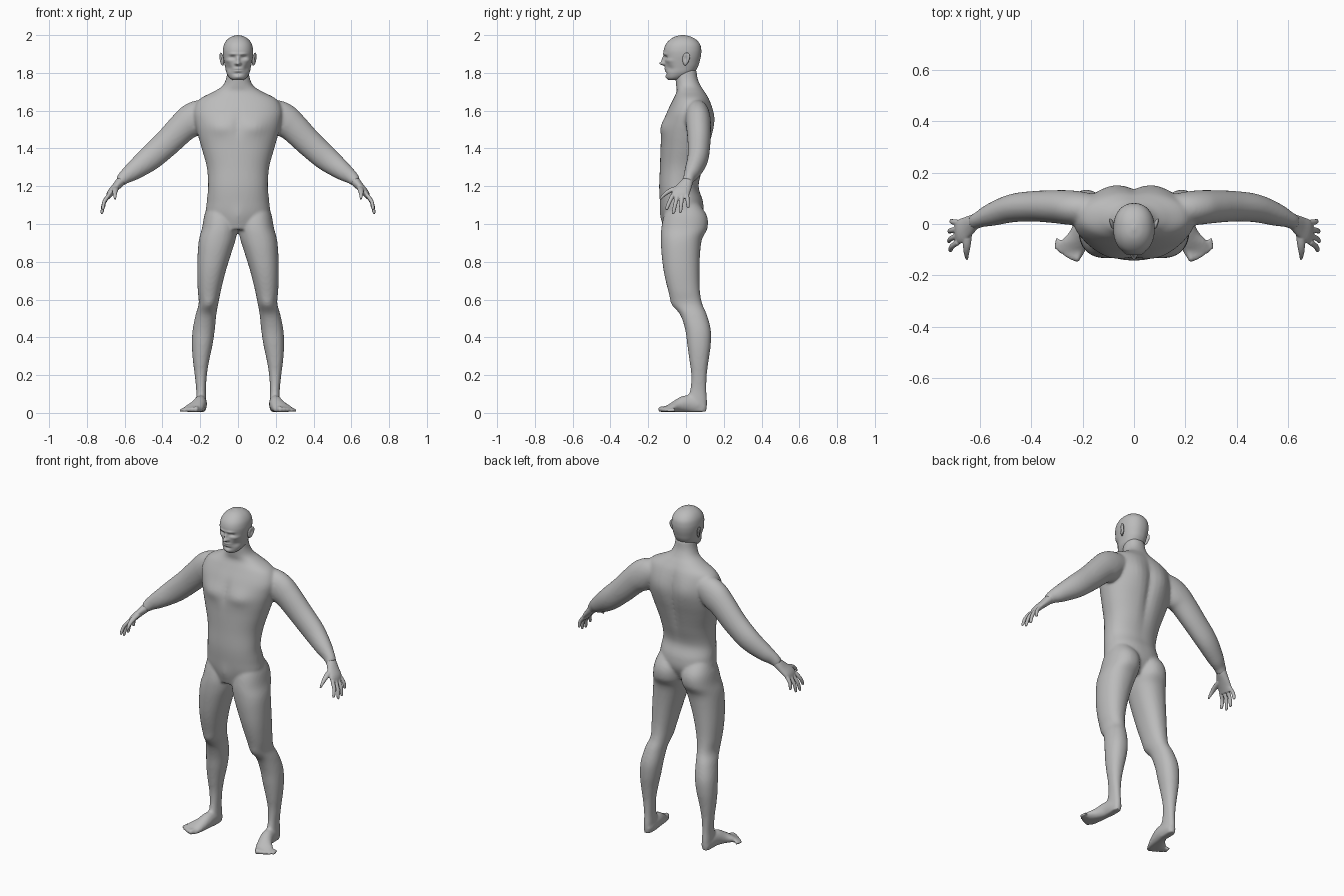
import bpy, bmesh, math
from mathutils import Vector

cube = bpy.data.objects.get("Cube")
if cube:
    bpy.data.objects.remove(cube)

# Single plain material
grey = bpy.data.materials.new("plain grey")
grey.use_nodes = True
grey.diffuse_color = (0.5, 0.5, 0.5, 1)
shader = next(n for n in grey.node_tree.nodes if n.type == 'BSDF_PRINCIPLED')
shader.inputs["Base Color"].default_value = grey.diffuse_color
shader.inputs["Roughness"].default_value = 0.7


def smooth_rows(rows, steps):
    """Catmull-Rom interpolation of rows of numbers."""
    result = []
    for i in range(len(rows) - 1):
        before, start = rows[max(i - 1, 0)], rows[i]
        end, after = rows[i + 1], rows[min(i + 2, len(rows) - 1)]
        for k in range(steps):
            t = k / steps
            result.append([
                b + t * (c - a) / 2 + t * t * (a - 2.5 * b + 2 * c - d / 2)
                + t ** 3 * (1.5 * (b - c) + (d - a) / 2)
                for a, b, c, d in zip(before, start, end, after)])
    result.append(list(rows[-1]))
    return result


def skin(bm, rings):
    """Join closed rings of points into a capped surface."""
    loops = [[bm.verts.new(p) for p in ring] for ring in rings]
    count = len(loops[0])
    for low, high in zip(loops, loops[1:]):
        for i in range(count):
            j = (i + 1) % count
            bm.faces.new((low[i], low[j], high[j], high[i]))
    bm.faces.new(loops[0][::-1])
    bm.faces.new(loops[-1])
    return [v for loop in loops for v in loop]


def rounded(angle, power):
    c, s = math.cos(angle), math.sin(angle)
    return (math.copysign(abs(c) ** (2 / power), c),
            math.copysign(abs(s) ** (2 / power), s))


def stack(bm, rows, side=1, sides=48, steps=5, power=2.2):
    """Horizontal sections: height, inner x, outer x, front y, back y."""
    rings = []
    for z, x0, x1, y0, y1 in smooth_rows(rows, steps):
        ring = []
        for i in range(sides):
            c, s = rounded(math.tau * i / sides, power)
            ring.append((side * ((x0 + x1) / 2 + c * (x1 - x0) / 2),
                         (y0 + y1) / 2 + s * (y1 - y0) / 2, z))
        rings.append(ring)
    return skin(bm, rings)


def tube(bm, rows, side=1, across=(0, 1, 0), sides=20, steps=4):
    """Sections along a path: x, y, z, thickness radius, width radius."""
    rows = smooth_rows(rows, steps)
    path = [Vector(r[:3]) for r in rows]
    rings = []
    for i, row in enumerate(rows):
        along = (path[min(i + 1, len(path) - 1)] - path[max(i - 1, 0)]).normalized()
        wide = Vector(across)
        wide = (wide - along * wide.dot(along)).normalized()
        thick = along.cross(wide)
        ring = []
        for k in range(sides):
            a = math.tau * k / sides
            p = path[i] + thick * row[3] * math.cos(a) + wide * row[4] * math.sin(a)
            ring.append((side * p.x, p.y, max(p.z, 0.004)))
        rings.append(ring)
    return skin(bm, rings)


def sculpt(verts, centre, radii, push):
    """Soft push on both sides of the body."""
    base = [v.co.copy() for v in verts]
    for side in ((1, -1) if centre[0] else (1,)):
        for v, p in zip(verts, base):
            q = (side * p.x, p.y, p.z)
            d = sum(((a - c) / r) ** 2 for a, c, r in zip(q, centre, radii))
            weight = math.exp(-d)
            v.co += Vector((side * push[0], push[1], push[2])) * weight


def finish(bm, name, voxel=0, relax=0):
    bmesh.ops.recalc_face_normals(bm, faces=bm.faces)
    for f in bm.faces:
        f.smooth = True
    mesh = bpy.data.meshes.new(name)
    bm.to_mesh(mesh)
    bm.free()
    mesh.materials.append(grey)
    obj = bpy.data.objects.new(name, mesh)
    bpy.context.scene.collection.objects.link(obj)
    if voxel:
        fuse = obj.modifiers.new("fuse", 'REMESH')
        fuse.mode, fuse.voxel_size, fuse.use_smooth_shade = 'VOXEL', voxel, True
        soft = obj.modifiers.new("soften", 'SMOOTH')
        soft.factor, soft.iterations = 0.5, relax
    return obj


# Torso and neck: height, half width, front, back
torso = [(0.97, .10, -.115, .05), (1.05, .165, -.13, .09), (1.12, .165, -.138, .09),
         (1.20, .158, -.142, .068), (1.30, .165, -.138, .092), (1.40, .192, -.135, .12),
         (1.47, .212, -.132, .138), (1.54, .23, -.118, .145), (1.60, .235, -.098, .138),
         (1.66, .205, -.068, .122), (1.70, .13, -.05, .10), (1.73, .083, -.052, .08),
         (1.77, .063, -.056, .062), (1.82, .055, -.06, .055)]
body = bmesh.new()
skin_verts = stack(body, [(z, -w, w, f, b) for z, w, f, b in torso])
sculpt(skin_verts, (.09, -.12, 1.52), (.07, .08, .045), (0, -.017, -.006))
sculpt(skin_verts, (0, -.13, 1.53), (.016, .06, .07), (0, .008, 0))
sculpt(skin_verts, (.085, .14, 1.57), (.06, .06, .09), (0, .012, 0))
sculpt(skin_verts, (0, .14, 1.45), (.028, .08, .20), (0, -.016, 0))
sculpt(skin_verts, (0, -.13, 1.04), (.035, .05, .05), (0, -.008, 0))

leg = [(1.13, .03, .15, -.08, .05), (1.05, .006, .177, -.115, .108),
       (0.98, .002, .19, -.13, .114), (0.92, .012, .206, -.133, .085),
       (0.85, .034, .213, -.13, .075), (0.75, .065, .216, -.118, .071),
       (0.65, .09, .213, -.095, .073), (0.58, .104, .208, -.07, .085),
       (0.52, .115, .224, -.03, .11), (0.44, .123, .24, -.004, .131),
       (0.36, .135, .244, .007, .131), (0.28, .152, .239, .018, .12),
       (0.20, .165, .229, .028, .11), (0.12, .17, .221, .022, .108),
       (0.06, .168, .222, .0, .112), (0.008, .172, .22, .0, .11)]
arm = [(.12, .06, 1.60, .06, .05), (.20, .06, 1.575, .083, .065),
       (.25, .064, 1.545, .088, .067), (.295, .067, 1.51, .079, .065),
       (.38, .069, 1.425, .072, .060), (.47, .062, 1.345, .066, .055),
       (.555, .036, 1.28, .050, .044), (.60, .018, 1.248, .037, .032),
       (.625, .006, 1.222, .028, .030)]
foot = [(.193, .10, .025, .024, .022), (.195, .06, .042, .042, .03),
        (.20, .0, .047, .046, .035), (.215, -.05, .034, .034, .042),
        (.238, -.09, .021, .021, .052), (.253, -.113, .015, .014, .047)]

for side in (1, -1):
    limb = stack(body, leg, side)
    sculpt(limb, (side * .155, -.07, .57), (.04, .05, .04), (0, -.01, 0))
    tube(body, arm, side, sides=32, steps=5)
    tube(body, foot, side, across=(1, 0, 0), sides=32)
    # Toes fan out from the big toe to the little toe
    for i in range(5):
        t = i / 4
        r = .015 - .006 * t
        tip = Vector((.225 + .081 * t, -.147 + .046 * t ** 1.4, r + .003))
        root = tip + Vector((-.010, .045, .004))
        tube(body, [(*root, r, r), (*root.lerp(tip, .8), r, r), (*tip, r * .4, r * .5)],
             side, across=(1, 0, 0), sides=12)
finish(body, "body", voxel=0.008, relax=5)

# Hands: palm, four fingers and a thumb
palm = [(.60, .018, 1.25, .025, .025), (.622, .008, 1.224, .025, .030),
        (.648, -.010, 1.195, .021, .040), (.675, -.028, 1.165, .018, .047),
        (.69, -.034, 1.138, .011, .044)]
finger_tips = [(.716, -.105, 1.075), (.722, -.068, 1.053),
               (.720, -.030, 1.058), (.711, .012, 1.085)]
thumb = [(.645, -.02, 1.195, .015, .017), (.650, -.075, 1.180, .013, .016),
         (.652, -.112, 1.158, .010, .011), (.650, -.138, 1.13, .005, .005)]
for side, word in ((1, "left"), (-1, "right")):
    hand = bmesh.new()
    tube(hand, palm, side, sides=28)
    tube(hand, thumb, side, across=(1, 0, 0), sides=14)
    for i, point in enumerate(finger_tips):
        tip = Vector(point)
        root = Vector((.685, -.070 + .025 * i, 1.152))
        middle = root.lerp(tip, .5) + Vector((.008, 0, .004))
        tube(hand, [(*root, .011, .012), (*middle, .010, .0105),
                    (*middle.lerp(tip, .8), .008, .009), (*tip, .004, .004)],
             side, sides=14)
    finish(hand, word + "_hand", voxel=0.0035, relax=3)

# Head: height, half width, front, back
skull = [(1.762, .028, -.093, -.04), (1.775, .046, -.102, -.005), (1.80, .061, -.106, .04),
         (1.83, .068, -.110, .062), (1.86, .074, -.113, .072), (1.89, .079, -.117, .079),
         (1.92, .080, -.118, .081), (1.95, .074, -.108, .075), (1.975, .058, -.086, .055),
         (1.992, .034, -.058, .025), (2.0, .006, -.025, -.01)]
head = bmesh.new()
face = stack(head, [(z, -w, w, f, b) for z, w, f, b in skull], sides=96, steps=8)
features = [((.029, -.105, 1.882), (.017, .03, .010), (0, .011, 0)),     # eye sockets
            ((.026, -.112, 1.900), (.022, .03, .007), (0, -.006, 0)),    # brows
            ((0, -.113, 1.852), (.011, .04, .011), (0, -.029, -.003)),   # nose tip
            ((0, -.115, 1.873), (.008, .04, .014), (0, -.013, 0)),       # nose bridge
            ((.012, -.115, 1.848), (.007, .03, .007), (0, -.007, 0)),    # nostrils
            ((.05, -.085, 1.865), (.02, .03, .012), (.003, -.004, 0)),   # cheekbones
            ((.045, -.08, 1.825), (.018, .03, .018), (-.004, .005, 0)),  # cheeks
            ((0, -.108, 1.817), (.024, .03, .011), (0, -.007, 0)),       # lips
            ((0, -.112, 1.816), (.022, .03, .003), (0, .006, 0)),        # mouth line
            ((0, -.104, 1.797), (.020, .03, .006), (0, .005, 0)),        # under the lip
            ((0, -.100, 1.778), (.020, .03, .010), (0, -.006, 0))]       # chin
for feature in features:
    sculpt(face, *feature)
finish(head, "head")

# Eyes and ears
for side, word in ((1, "left"), (-1, "right")):
    eye = bmesh.new()
    bmesh.ops.create_uvsphere(eye, u_segments=20, v_segments=12, radius=.011)
    finish(eye, word + "_eye").location = (side * .029, -.0885, 1.881)
    ear = bmesh.new()
    bmesh.ops.create_uvsphere(ear, u_segments=32, v_segments=24, radius=1)
    for v in ear.verts:
        x, y, z = v.co
        hollow = .75 * math.exp(-((y + .15) / .5) ** 2 - ((z - .1) / .55) ** 2)
        lift = max(x, 0) * (1 - hollow) + min(x, 0)
        v.co = (side * (.086 + .010 * lift + .006 * y + .005 * z),
                .0 + .019 * y * (1 + .25 * z) + .005 * z, 1.873 + .034 * z)
    finish(ear, word + "_ear")
